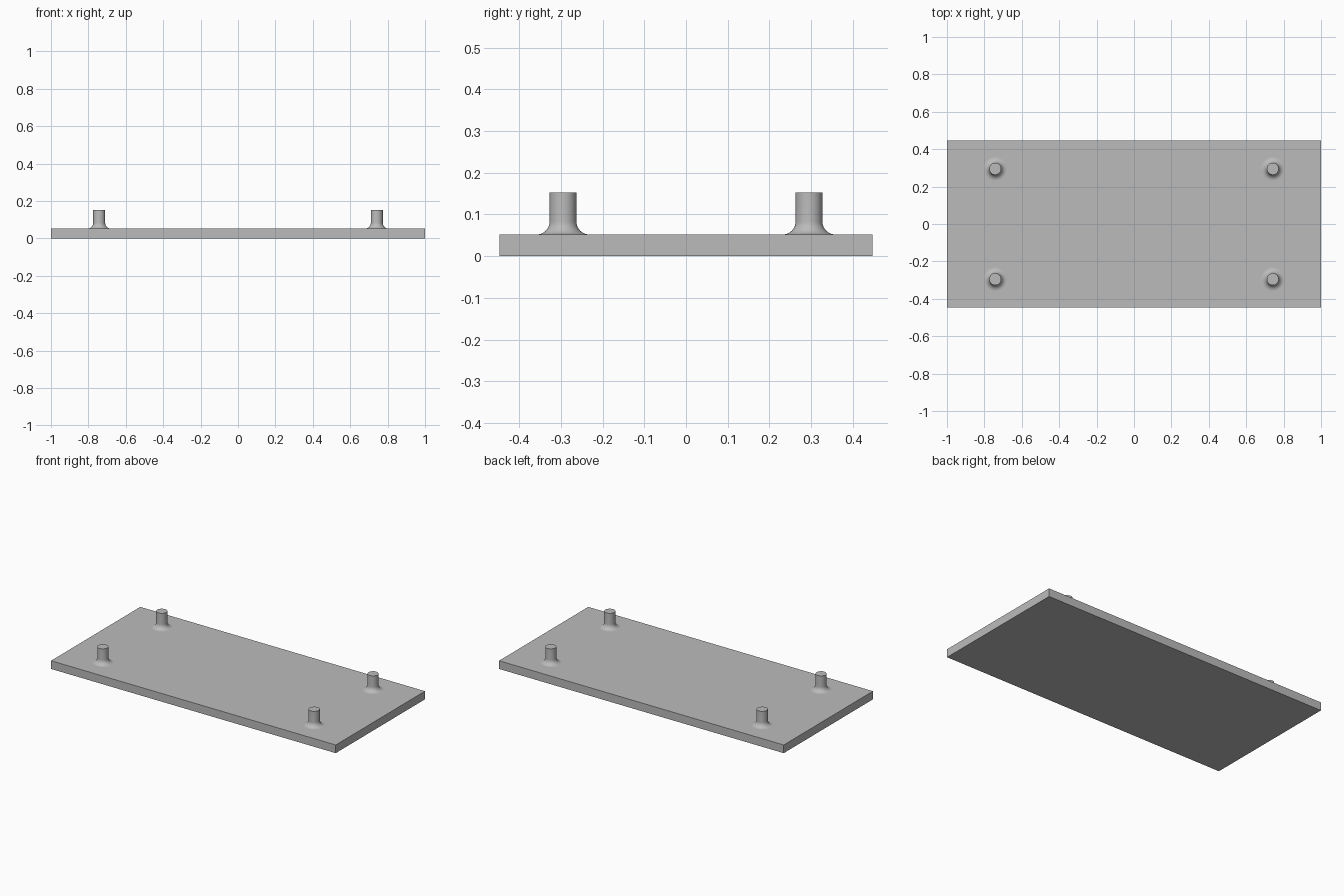
import bpy
import bmesh
from math import cos, sin, pi, radians
from mathutils import Matrix

default = bpy.data.objects.get("Cube")
if default:
    bpy.data.objects.remove(default, do_unlink=True)

LENGTH, WIDTH, THICK = 2.0, 0.895, 0.052
PIN_X, PIN_Y, PIN_TOP = 0.742, 0.295, 0.153
PIN_R, FILLET = 0.032, 0.031
SIDES, ARC_STEPS = 48, 10

# Single grey material
grey = bpy.data.materials.new("plain grey")
grey.use_nodes = True
color = (0.5, 0.5, 0.5, 1.0)
grey.diffuse_color = color
grey.node_tree.nodes["Principled BSDF"].inputs["Base Color"].default_value = color


def make_object(name, bm):
    bmesh.ops.recalc_face_normals(bm, faces=bm.faces)
    mesh = bpy.data.meshes.new(name)
    bm.to_mesh(mesh)
    bm.free()
    mesh.materials.append(grey)
    obj = bpy.data.objects.new(name, mesh)
    bpy.context.collection.objects.link(obj)
    return obj


# Flat base plate
bm = bmesh.new()
bmesh.ops.create_cube(bm, size=1.0, matrix=Matrix.Translation((0, 0, THICK / 2))
                      @ Matrix.Diagonal((LENGTH, WIDTH, THICK, 1)))
make_object("base_plate", bm)


def make_pin(name, x, y):
    """Round pin with a concave fillet where it meets the plate."""
    bm = bmesh.new()
    profile = []
    for i in range(ARC_STEPS + 1):
        a = pi / 2 * i / ARC_STEPS
        profile.append((PIN_R + FILLET * (1 - sin(a)), THICK + FILLET * (1 - cos(a))))
    profile.append((PIN_R, PIN_TOP))
    verts = [bm.verts.new((r, 0, z)) for r, z in profile]
    edges = [bm.edges.new(pair) for pair in zip(verts, verts[1:])]
    bmesh.ops.spin(bm, geom=verts + edges, cent=(0, 0, 0), axis=(0, 0, 1),
                   angle=2 * pi, steps=SIDES)
    bmesh.ops.remove_doubles(bm, verts=bm.verts, dist=1e-5)
    # Flat cap on the pin
    rim = [e for e in bm.edges if all(v.co.z > PIN_TOP - 1e-4 for v in e.verts)]
    bmesh.ops.contextual_create(bm, geom=rim)
    pin = make_object(name, bm)
    pin.location = (x, y, 0)
    bpy.ops.object.select_all(action="DESELECT")
    pin.select_set(True)
    bpy.context.view_layer.objects.active = pin
    bpy.ops.object.shade_smooth_by_angle(angle=radians(30))


# Four corner pins
for side, sx in (("left", 1), ("right", -1)):
    for end, sy in (("front", -1), ("back", 1)):
        make_pin(f"{end}_{side}_pin", sx * PIN_X, sy * PIN_Y)
